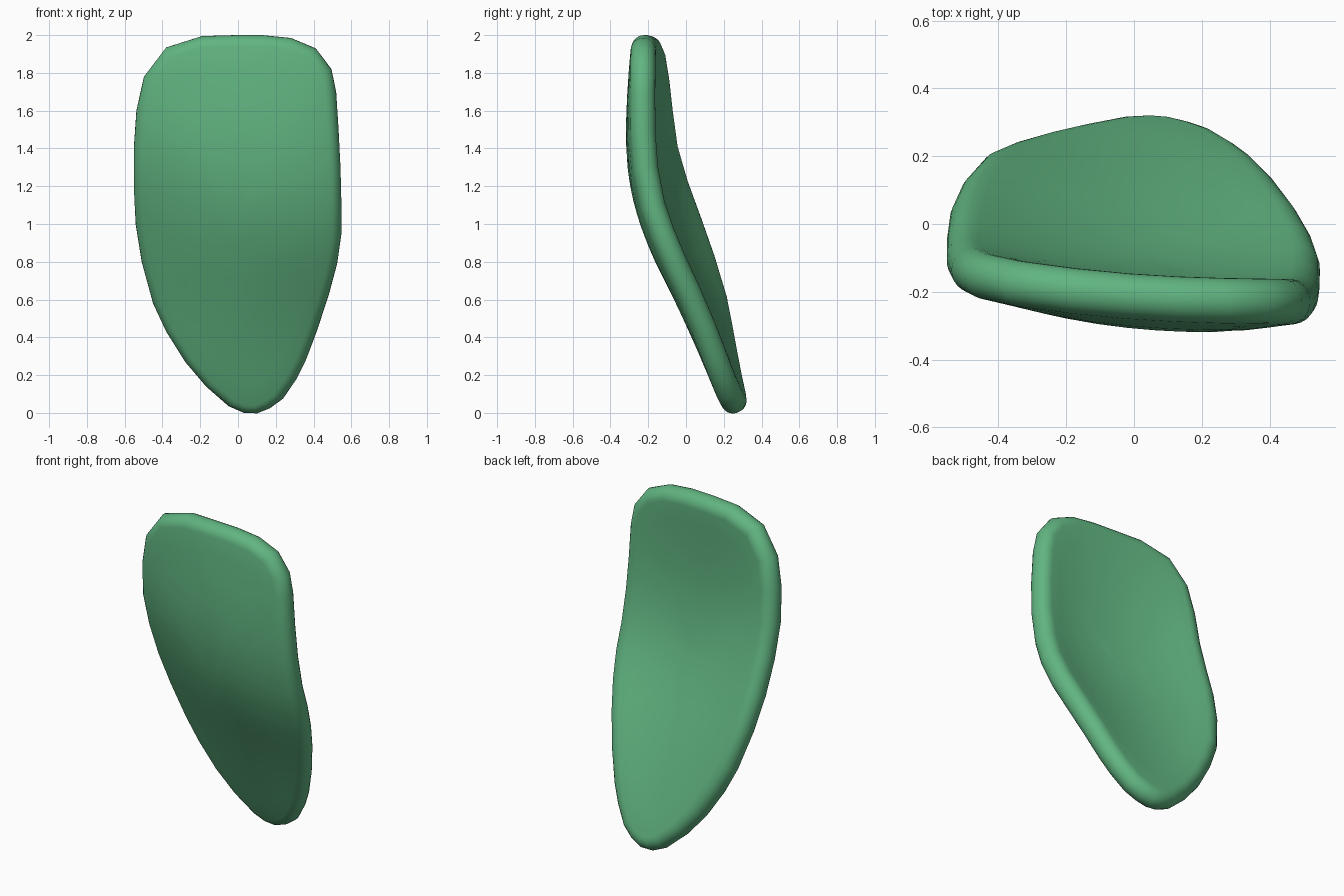
import bpy, bmesh, math
from mathutils import Vector

if "Cube" in bpy.data.objects:
    bpy.data.objects.remove(bpy.data.objects["Cube"])

R = 0.067                      # half thickness and rim radius
DOME = 0.12                    # extra thickness toward the middle
CENTER = Vector((0.0, 1.05))

# Front outline (x, z), counter-clockwise from the bottom tip
OUTLINE = [Vector(p) for p in (
    (.10, -.003), (.17, .025), (.24, .077), (.31, .18), (.36, .28), (.42, .44), (.482, .63),
    (.525, .79), (.548, .95), (.548, 1.1), (.543, 1.3), (.533, 1.5), (.52, 1.7), (.495, 1.82),
    (.412, 1.93), (.28, 1.985), (.13, 2.0), (-.02, 2.0), (-.19, 1.995), (-.38, 1.935),
    (-.498, 1.78), (-.538, 1.6), (-.552, 1.4), (-.552, 1.2), (-.542, 1.0), (-.51, .8),
    (-.45, .58), (-.38, .43), (-.28, .27), (-.17, .14), (-.05, .035), (.03, .0))]

# Mid-surface bend: height z, then depth, sideways tilt and cupping
BEND = [(0.0, .285, -.13, .22), (0.1, .245, -.13, .25), (0.4, .120, -.14, .36),
        (0.65, .010, -.165, .38), (0.9, -.107, -.18, .38), (1.15, -.192, -.16, .34),
        (1.4, -.232, -.115, .28), (1.7, -.230, -.09, .20), (2.0, -.209, -.07, .10)]


def bend(z):
    """Smooth interpolation of the bend table."""
    z = min(max(z, 0.0), 2.0)
    last = len(BEND) - 1
    i = max(k for k in range(last) if BEND[k][0] <= z)
    h = BEND[i + 1][0] - BEND[i][0]
    t = (z - BEND[i][0]) / h

    def slope(k, c):
        p, q = BEND[max(k - 1, 0)], BEND[min(k + 1, last)]
        return (q[c] - p[c]) / (q[0] - p[0])

    return [(2*t**3 - 3*t*t + 1) * BEND[i][c] + (t**3 - 2*t*t + t) * h * slope(i, c)
            + (3*t*t - 2*t**3) * BEND[i + 1][c] + (t**3 - t*t) * h * slope(i + 1, c)
            for c in (1, 2, 3)]


def mid(p):
    a, b, c = bend(p.y)
    return Vector((p.x, a + b * p.x + c * p.x ** 2, p.y))


def frame(p, d):
    """Back-facing normal at p, and the in-surface direction along d."""
    e = 0.03
    dx = mid(p + Vector((e, 0))) - mid(p - Vector((e, 0)))
    dz = mid(p + Vector((0, e))) - mid(p - Vector((0, e)))
    n = dz.cross(dx).normalized()
    out = Vector((d.x, 0, d.y))
    return n, (out - n * out.dot(n)).normalized()


# Curved panel: concentric rings over the front, round the rim, over the back
count = len(OUTLINE)
normals = []
for i in range(count):
    t = OUTLINE[(i + 1) % count] - OUTLINE[i - 1]
    normals.append(Vector((t.y, -t.x)).normalized())
inner = [p - n * R for p, n in zip(OUTLINE, normals)]

scales = (0.15, 0.35, 0.55, 0.72, 0.88)
steps = [(s, -90) for s in scales]
steps += [(1.0, a) for a in range(-90, 91, 15)]
steps += [(s, 90) for s in reversed(scales)]

bm = bmesh.new()
rings = []
for s, angle in steps:
    a = math.radians(angle)
    thick = R * (1 + DOME * (1 - s * s))
    ring = []
    for p, d in zip(inner, normals):
        q = CENTER + (p - CENTER) * s
        n, out = frame(q, d)
        ring.append(bm.verts.new(mid(q) + out * R * math.cos(a) + n * thick * math.sin(a)))
    rings.append(ring)
for r0, r1 in zip(rings, rings[1:]):
    for i in range(count):
        j = (i + 1) % count
        bm.faces.new((r0[i], r0[j], r1[j], r1[i]))
for ring, side in ((rings[0], -1), (rings[-1], 1)):
    n, _ = frame(CENTER, Vector((1, 0)))
    hub = bm.verts.new(mid(CENTER) + n * side * R * (1 + DOME))
    for i in range(count):
        bm.faces.new((hub, ring[i], ring[(i + 1) % count]))
bmesh.ops.recalc_face_normals(bm, faces=bm.faces)
for f in bm.faces:
    f.smooth = True

mesh = bpy.data.meshes.new("curved_panel")
bm.to_mesh(mesh)
bm.free()
panel = bpy.data.objects.new("curved_panel", mesh)
bpy.context.collection.objects.link(panel)

# Green finish
green = bpy.data.materials.new("green")
green.diffuse_color = (0.12, 0.46, 0.22, 1.0)
green.use_nodes = True
green.node_tree.nodes["Principled BSDF"].inputs["Base Color"].default_value = green.diffuse_color
mesh.materials.append(green)
